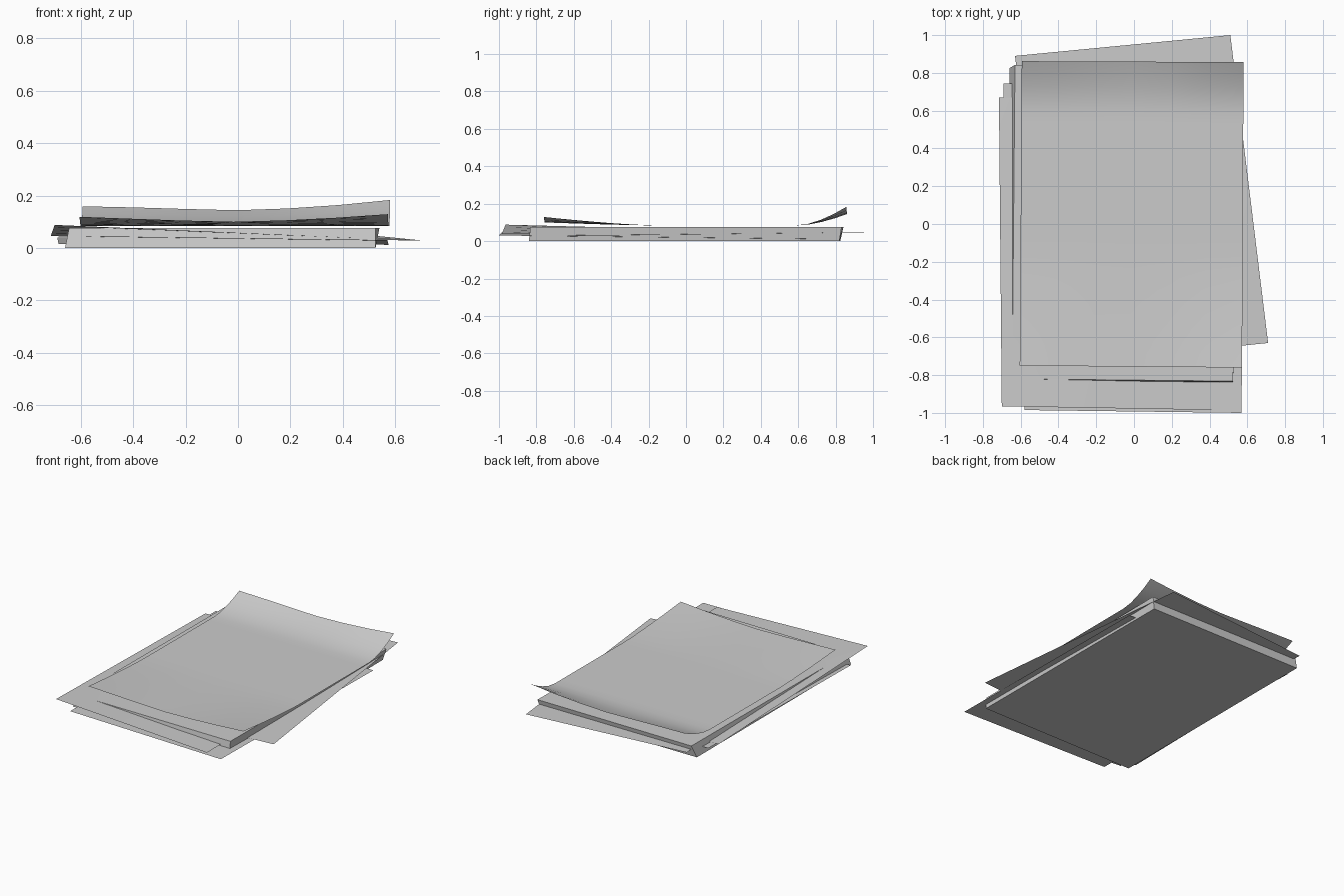
import bpy
import bmesh
from mathutils import Vector

cube = bpy.data.objects.get("Cube")
if cube:
    bpy.data.objects.remove(cube, do_unlink=True)

paper = bpy.data.materials.new("paper_grey")
paper.use_nodes = True
colour = (0.6, 0.6, 0.6, 1)
paper.diffuse_color = colour
paper.node_tree.nodes["Principled BSDF"].inputs["Base Color"].default_value = colour


def finish(name, bm, smooth):
    mesh = bpy.data.meshes.new(name)
    bm.to_mesh(mesh)
    bm.free()
    mesh.materials.append(paper)
    for p in mesh.polygons:
        p.use_smooth = smooth
    obj = bpy.data.objects.new(name, mesh)
    bpy.context.collection.objects.link(obj)
    return obj


def sheet(name, corners, us, vs, lift=lambda u, v: 0.0):
    """Single-skin sheet; corners run front left edge, front right, back right, back left."""
    a, b, c, d = (Vector(p) for p in corners)
    bm = bmesh.new()
    rows = []
    for v in vs:
        row = []
        for u in us:
            p = a.lerp(b, u).lerp(d.lerp(c, u), v)
            p.z += lift(u, v)
            row.append(bm.verts.new(p))
        rows.append(row)
    for r0, r1 in zip(rows, rows[1:]):
        for i in range(len(us) - 1):
            bm.faces.new((r0[i], r0[i + 1], r1[i + 1], r1[i]))
    return finish(name, bm, True)


# Main stack: a thin block, slightly sheared
bm = bmesh.new()
bottom = [bm.verts.new(p) for p in
          ((-0.66, -0.84, 0), (0.525, -0.84, 0), (0.52, 0.82, 0), (-0.66, 0.825, 0))]
top = [bm.verts.new(p) for p in
       ((-0.645, -0.82, 0.076), (0.525, -0.832, 0.076), (0.54, 0.832, 0.076), (-0.63, 0.842, 0.076))]
bm.faces.new(bottom[::-1])
bm.faces.new(top)
for i in range(4):
    j = (i + 1) % 4
    bm.faces.new((bottom[i], bottom[j], top[j], top[i]))
finish("paper_stack", bm, False)


# Top sheet: both ends curl upward, corners most of all
def curl(u, v):
    side = abs(2 * u - 1) ** 1.4
    front = max(0, 1 - v / 0.37) ** 1.4 * (0.016 + side * (0.019 + 0.01 * u))
    t = max(0, (v - 0.84) / 0.16)
    back = t ** 1.6 * (0.06 + side * (0.015 + 0.024 * u))
    return front + back


sheet("curled_top_sheet",
      ((-0.605, -0.75, 0.084), (0.572, -0.76, 0.084), (0.58, 0.857, 0.084), (-0.594, 0.862, 0.084)),
      [i / 6 for i in range(7)], [i / 24 for i in range(25)], curl)

# Loose sheets poking out of the stack
ends = [i / 4 for i in range(5)]
sheet("skewed_back_sheet",
      ((-0.43, -0.745, 0.045), (0.71, -0.63, 0.028), (0.51, 1.0, 0.048), (-0.63, 0.89, 0.05)),
      ends, ends)
sheet("raised_left_sheet",
      ((-0.70, -0.965, 0.088), (0.455, -0.985, 0.038), (0.44, 0.65, 0.035), (-0.715, 0.67, 0.045)),
      ends, ends)
sheet("low_front_sheet",
      ((-0.58, -0.985, 0.045), (0.57, -1.0, 0.03), (0.575, 0.64, 0.012), (-0.575, 0.65, 0.03)),
      ends, ends)
sheet("low_left_sheet",
      ((-0.685, -0.8, 0.015), (0.46, -0.8, 0.02), (0.46, 0.745, 0.035), (-0.69, 0.745, 0.04)),
      ends, ends)
